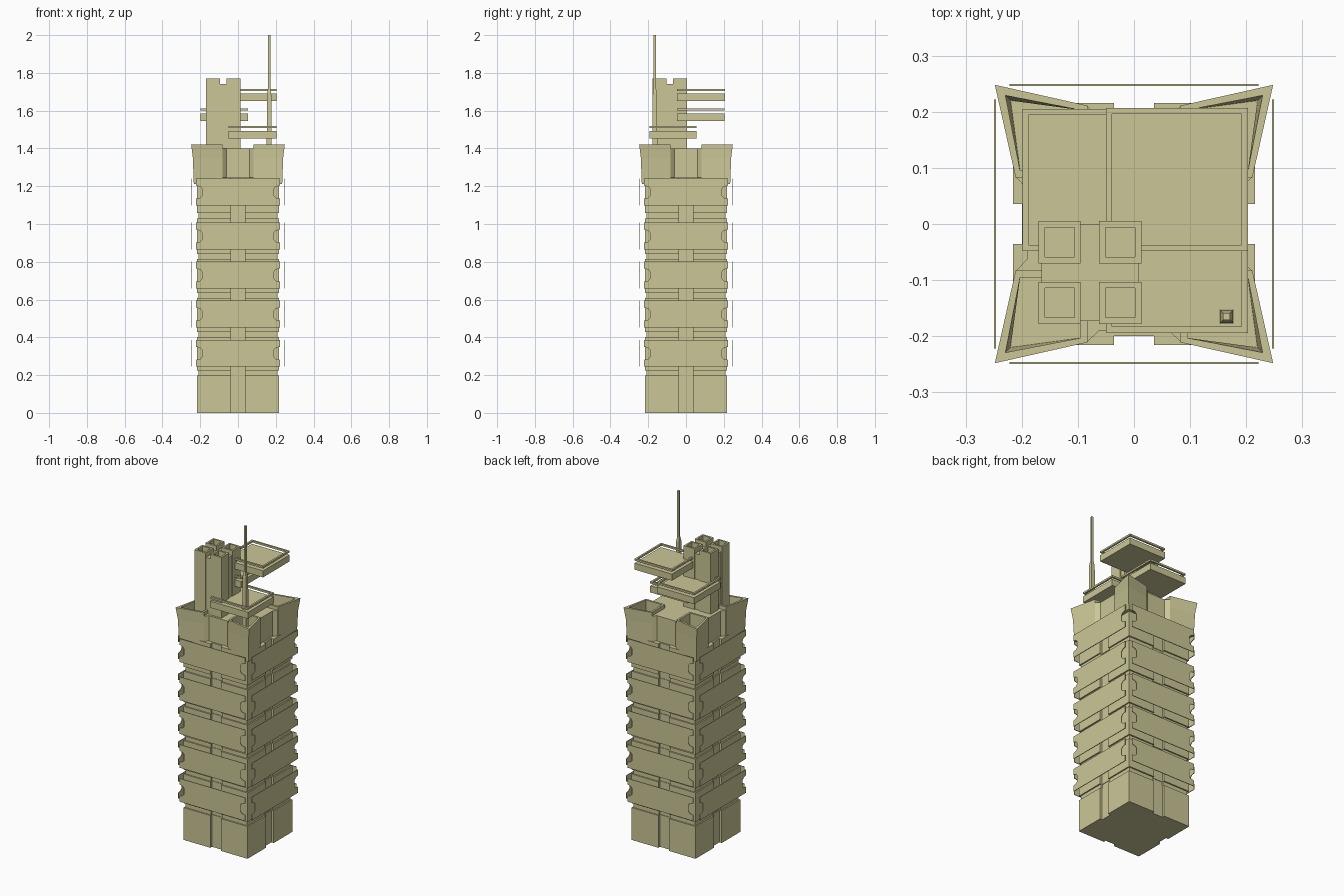
import bpy, bmesh
from math import pi
from mathutils import Matrix

cube = bpy.data.objects.get("Cube")
if cube:
    bpy.data.objects.remove(cube)

stone = bpy.data.materials.new("khaki_stone")
stone.use_nodes = True
COLOUR = (0.60, 0.57, 0.31, 1)
stone.diffuse_color = COLOUR
stone.node_tree.nodes["Principled BSDF"].inputs["Base Color"].default_value = COLOUR


def finish(name, bm, turn=0):
    """Turn a bmesh about z by quarter turns and make it an object."""
    bmesh.ops.rotate(bm, verts=bm.verts, matrix=Matrix.Rotation(turn * pi / 2, 3, 'Z'))
    bmesh.ops.recalc_face_normals(bm, faces=bm.faces)
    mesh = bpy.data.meshes.new(name)
    bm.to_mesh(mesh)
    bm.free()
    mesh.materials.append(stone)
    obj = bpy.data.objects.new(name, mesh)
    bpy.context.collection.objects.link(obj)
    return obj


def loft(name, rings, turn=0, closed=False):
    """Skin rings of 3D points; cap both ends or join last to first."""
    bm = bmesh.new()
    loops = [[bm.verts.new(p) for p in ring] for ring in rings]
    pairs = list(zip(loops, loops[1:])) + ([(loops[-1], loops[0])] if closed else [])
    for a, b in pairs:
        n = len(a)
        for i in range(n):
            j = (i + 1) % n
            bm.faces.new((a[i], a[j], b[j], b[i]))
    if not closed:
        bm.faces.new(loops[0])
        bm.faces.new(loops[-1])
    return finish(name, bm, turn)


def at(points, z):
    return [(x, y, z) for x, y in points]


def rect(x0, x1, y0, y1):
    return [(x0, y0), (x1, y0), (x1, y1), (x0, y1)]


def inset(x0, x1, y0, y1, d):
    return rect(x0 + d, x1 - d, y0 + d, y1 - d)


def box(name, bounds, z0, z1):
    return loft(name, [at(rect(*bounds), z0), at(rect(*bounds), z1)])


def four_way(points):
    """Repeat a profile run around the four sides."""
    out = []
    for _ in range(4):
        out += points
        points = [(-y, x) for x, y in points]
    return out


def slotted(h, depth):
    return four_way([(-h, -h), (-0.036, -h), (-0.036, -depth), (0.036, -depth), (0.036, -h)])


# Shaft with a vertical slot on each side and a thin groove under each storey
grooves = [0.197, 0.402, 0.607, 0.815, 1.03]
wide, narrow = slotted(0.216, 0.2), slotted(0.208, 0.197)
rings = [at(wide, 0)]
for z in grooves:
    rings += [at(wide, z), at(narrow, z), at(narrow, z + 0.027), at(wide, z + 0.027)]
rings.append(at(wide, 1.245))
loft("shaft", rings)

# Thin cladding panels with notched ends, standing off every side
for level, z in enumerate([0.245, 0.452, 0.659, 0.865, 1.098]):
    top = z + 0.142
    right = [(0.222, z), (0.222, z + 0.036), (0.2, z + 0.041), (0.19, z + 0.052),
             (0.19, z + 0.088), (0.2, z + 0.1), (0.222, z + 0.105), (0.222, top)]
    outline = right + [(-x, h) for x, h in reversed(right)]
    for side in range(4):
        loft(f"panel_{level + 1}_{side + 1}",
             [[(x, y, h) for x, h in outline] for y in (-0.2495, -0.2455)], side)

# Crown: cross-shaped centre and four flared, open corner trays
arm = [(-0.083, -0.083), (-0.083, -0.21), (-0.062, -0.19),
       (0.062, -0.19), (0.083, -0.21)]
loft("crown_centre", [at(four_way(arm), z) for z in (1.24, 1.4)])


def corner(a, edge, tip):
    return [(a, a), (edge, a), (tip, tip), (a, edge)]


for side in range(4):
    loft(f"crown_corner_{side + 1}", [
        at(corner(0.083, 0.211, 0.234), 1.212),
        at(corner(0.083, 0.211, 0.239), 1.35),
        at(corner(0.083, 0.211, 0.248), 1.422),
        at(corner(0.095, 0.203, 0.229), 1.422),
        at(corner(0.095, 0.203, 0.22), 1.3)], side)

# Cluster of four open square towers around a shared core
number = 0
for x in (-0.17, -0.062):
    for y in (-0.178, -0.07):
        number += 1
        b = (x, x + 0.075, y, y + 0.075)
        hole = inset(*b, 0.011)
        loft(f"tower_{number}", [at(rect(*b), 1.3), at(rect(*b), 1.77),
                                 at(hole, 1.77), at(hole, 1.72)])
box("tower_core_across", (-0.165, 0.008, -0.105, -0.068), 1.3, 1.74)
box("tower_core_along", (-0.098, -0.06, -0.173, 0), 1.3, 1.74)

# Landing platforms, each with a square rail floating above
platforms = {"upper": (-0.05, 0.203, -0.048, 0.207, 1.65),
             "middle": (-0.199, 0.054, -0.048, 0.205, 1.545),
             "lower": (-0.05, 0.203, -0.194, 0.055, 1.453)}
for name, (x0, x1, y0, y1, z) in platforms.items():
    b = (x0, x1, y0, y1)
    box(name + "_platform", b, z, z + 0.04)
    outer, inner = rect(*b), inset(*b, 0.011)
    loft(name + "_rail", [at(outer, z + 0.055), at(outer, z + 0.066),
                          at(inner, z + 0.066), at(inner, z + 0.055)], closed=True)

# Stepped antenna in one corner tray
mast = (0.152, 0.178, -0.178, -0.152)
loft("antenna", [at(inset(*mast, d), z) for d, z in
                 [(0, 1.29), (0, 1.44), (0.002, 1.69), (0.007, 1.72), (0.007, 2)]])
